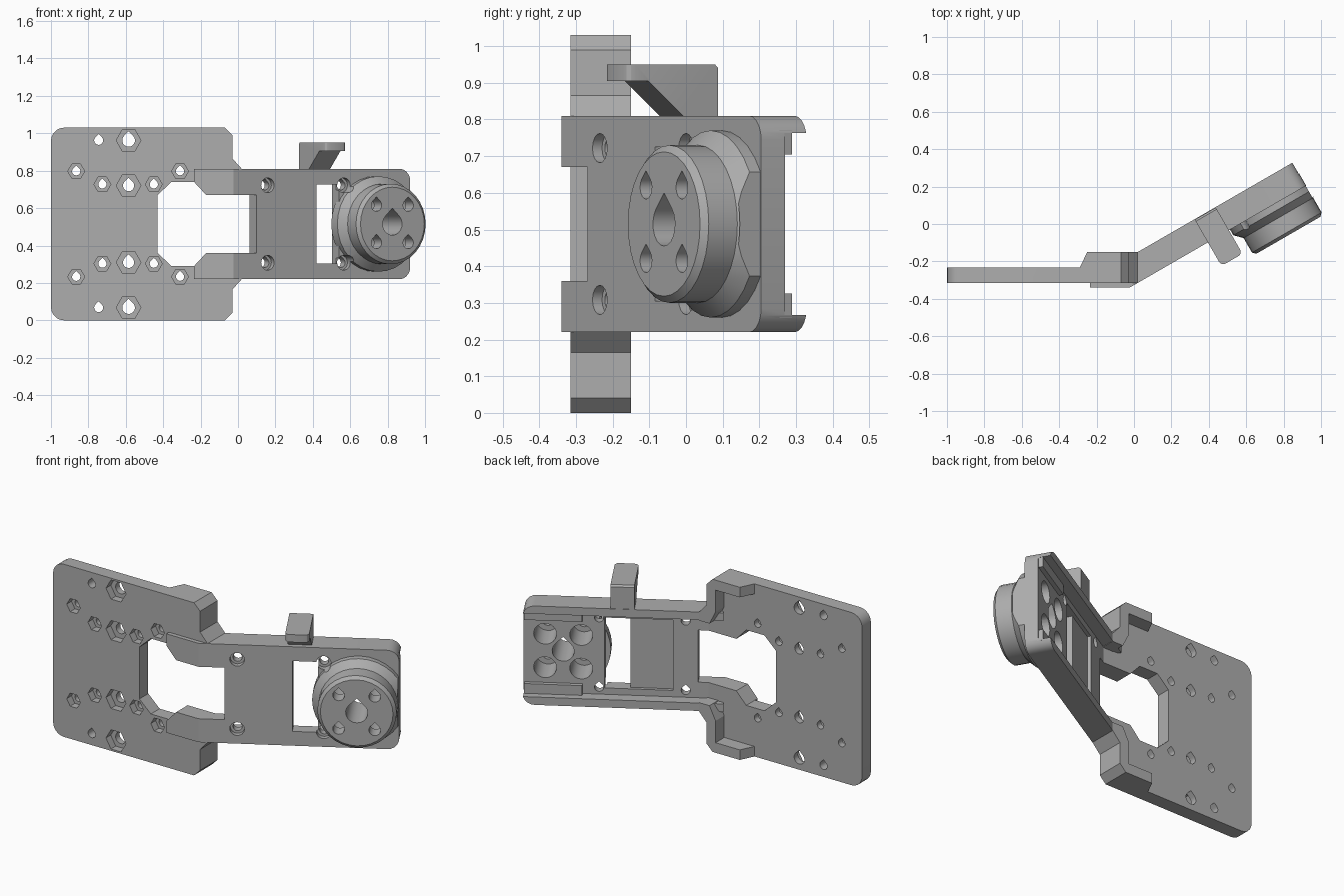
import bpy, bmesh
from math import sin, cos, pi, radians
from mathutils import Matrix, Vector

cube = bpy.data.objects.get("Cube")
if cube:
    bpy.data.objects.remove(cube)

H = 1.03            # overall height; the body is symmetric about H / 2
MID = H / 2
FLAT = Matrix.Identity(4)
TILT = Matrix.Translation((0.02, -0.315, 0)) @ Matrix.Rotation(radians(30), 4, 'Z')

grey = bpy.data.materials.new("grey plastic")
grey.use_nodes = True
grey.diffuse_color = (0.42, 0.42, 0.42, 1)
grey.node_tree.nodes["Principled BSDF"].inputs["Base Color"].default_value = (0.42, 0.42, 0.42, 1)


def make(name, bm, frame):
    bmesh.ops.recalc_face_normals(bm, faces=bm.faces)
    mesh = bpy.data.meshes.new(name)
    bm.to_mesh(mesh)
    bm.free()
    mesh.transform(frame)
    mesh.materials.append(grey)
    ob = bpy.data.objects.new(name, mesh)
    bpy.context.collection.objects.link(ob)
    return ob


def loft(name, rings, frame):
    """Skin a stack of equal point rings and cap both ends."""
    bm = bmesh.new()
    rows = [[bm.verts.new(p) for p in ring] for ring in rings]
    n = len(rows[0])
    for a, b in zip(rows, rows[1:]):
        for i in range(n):
            bm.faces.new((a[i], a[(i + 1) % n], b[(i + 1) % n], b[i]))
    bm.faces.new(rows[0])
    bm.faces.new(rows[-1])
    return make(name, bm, frame)


def prism(name, pts, d0, d1, frame):
    """Extrude an x-z outline from depth d0 to d1."""
    return loft(name, [[(x, d, z) for x, z in pts] for d in (d0, d1)], frame)


def box(x0, x1, z0, z1):
    return [(x0, z0), (x1, z0), (x1, z1), (x0, z1)]


def flip(pts):
    return [(x, H - z) for x, z in pts]


def circle(x, z, r, n=24):
    return [(x + r * cos(2 * pi * i / n), z + r * sin(2 * pi * i / n)) for i in range(n)]


def teardrop(x, z, r, n=14):
    arc = [0.75 * pi + 1.5 * pi * i / n for i in range(n + 1)]
    return [(x + r * cos(a), z + r * sin(a)) for a in arc] + [(x, z + r * 1.414)]


def corner(x, z, r, start, n=5):
    return [(x + r * cos(start + pi / 2 * i / n), z + r * sin(start + pi / 2 * i / n)) for i in range(n + 1)]


def boolean(ob, other, op):
    mod = ob.modifiers.new("cut", 'BOOLEAN')
    mod.operation, mod.solver, mod.object = op, 'EXACT', other
    bpy.context.view_layer.objects.active = ob
    bpy.ops.object.modifier_apply(modifier=mod.name)
    bpy.data.objects.remove(other)


def cut(ob, pts, d0, d1, frame):
    boolean(ob, prism("cutter", pts, d0, d1, frame), 'DIFFERENCE')


def add(ob, other):
    boolean(ob, other, 'UNION')


# Mounting plate with rounded outer corners and a shouldered inner edge
shoulder = [(0.02, 0.81), (-0.03, 0.865), (-0.03, 0.99), (-0.07, H)]
outer = corner(-0.93, H - 0.07, 0.07, pi / 2)
upper = shoulder + outer
plate = prism("mounting_plate", upper + flip(upper)[::-1], -0.315, -0.232, FLAT)

for side in (lambda p: p, flip):
    # Thick rim that follows the shoulder, with a ramp at its outer end
    rim_pts = side([(-0.33, H)] + shoulder[::-1] + [(0.02, 0.76), (-0.05, 0.76),
                   (-0.09, 0.84), (-0.09, 0.97), (-0.33, 0.97)])
    rim = prism("rim", rim_pts, -0.315, -0.15, FLAT)
    for v in rim.data.vertices:
        if v.co.x < -0.3 and v.co.y > -0.2:
            v.co.x = -0.25
    add(plate, rim)
    # Raised strip joining the arm on the front
    strip = side([(-0.235, 0.81), (-0.235, 0.735), (-0.17, 0.67), (-0.023, 0.67), (-0.023, 0.81)])
    add(plate, prism("strip", strip, -0.34, -0.25, FLAT))

# Large opening between plate and arm
opening = [(0.05, 0.67), (-0.17, 0.67), (-0.235, 0.74), (-0.355, 0.74), (-0.43, 0.67)]
cut(plate, opening + flip(opening)[::-1], -0.5, 0.0, FLAT)

# Nut pockets and screw holes in the plate: x, z, pocket radius, hole radius
for x, z, pocket, hole in [(-0.585, 0.962, 0.066, 0.034), (-0.585, 0.72, 0.066, 0.03),
                           (-0.865, 0.797, 0.045, 0.022), (-0.725, 0.727, 0.045, 0.022),
                           (-0.45, 0.727, 0.045, 0.022), (-0.31, 0.797, 0.045, 0.022),
                           (-0.745, 0.962, 0, 0.024)]:
    for zz in (z, H - z):
        if pocket:
            cut(plate, circle(x, zz, pocket, 6), -0.5, -0.27, FLAT)
        cut(plate, teardrop(x, zz, hole), -0.5, 0, FLAT)

# Tilted arm: a channel with side rails on its back
tip = [(-0.05, 0.81)] + corner(0.975, 0.745, 0.065, 0)[::-1]
arm = prism("tilted_arm", tip + flip(tip)[::-1], 0, 0.143, TILT)
cut(arm, box(-0.2, 1.2, H - 0.763, 0.763), 0.075, 0.4, TILT)
for side in (lambda p: p, flip):
    add(arm, prism("lip", side(box(0.72, 1.035, 0.705, 0.77)), 0.06, 0.1, TILT))
cut(arm, box(-0.2, 0.092, 0.36, 0.67), -0.2, 0.4, TILT)
cut(arm, box(0.46, 0.6, 0.305, 0.725), -0.2, 0.4, TILT)
cut(arm, box(0.23, 0.5, 0.305, 0.725), 0.055, 0.4, TILT)

# Round hub with a flared base
HUB = 0.825
profile = [(0.255, 0.03), (0.255, -0.035), (0.215, -0.075), (0.215, -0.165), (0.197, -0.182)]
hub = loft("round_hub", [[(x, d, z) for x, z in circle(HUB, MID, r, 32)] for r, d in profile], TILT)
cut(hub, box(1.037, 1.3, 0, H), -0.07, 0.2, TILT)

# Holes running through both hub and arm
for part in (arm, hub):
    for x in (0.16, 0.63):
        for z in (0.722, H - 0.722):
            cut(part, circle(x, z, 0.04, 16), -0.15, 0.03, TILT)
            cut(part, teardrop(x, z, 0.025), -0.15, 0.09, TILT)
    cut(part, teardrop(HUB, MID, 0.06), -0.3, 0.3, TILT)
    for dx in (-0.098, 0.098):
        for dz in (-0.1, 0.1):
            cut(part, teardrop(HUB + dx, MID + dz, 0.032), -0.3, 0.3, TILT)
            cut(part, circle(HUB + dx, MID + dz, 0.062), -0.1, 0.3, TILT)

# Hooked tab on the top edge of the arm: depth-height profile swept along the arm
hook = [(0.14, 0.77), (0.14, 0.94), (0.13, 0.95), (-0.145, 0.95), (-0.145, 0.905), (-0.08, 0.905), (0.03, 0.81), (0.03, 0.77)]
tab = loft("hooked_tab", [[(s, d, z) for d, z in hook] for s in (0.433, 0.563)], TILT)
bm = bmesh.new()
bm.from_mesh(tab.data)
to_local = TILT.inverted()
tips = [e for e in bm.edges if all((to_local @ v.co).y < -0.14 for v in e.verts)
        and abs(e.verts[0].co.z - e.verts[1].co.z) > 0.02]
bmesh.ops.bevel(bm, geom=tips, offset=0.025, segments=3, profile=0.5, affect='EDGES')
bm.to_mesh(tab.data)
bm.free()

# Smooth the round surfaces and keep edges crisp
bpy.ops.object.select_all(action='DESELECT')
for ob in (plate, arm, hub, tab):
    ob.select_set(True)
bpy.context.view_layer.objects.active = plate
bpy.ops.object.shade_smooth_by_angle(angle=radians(25))
